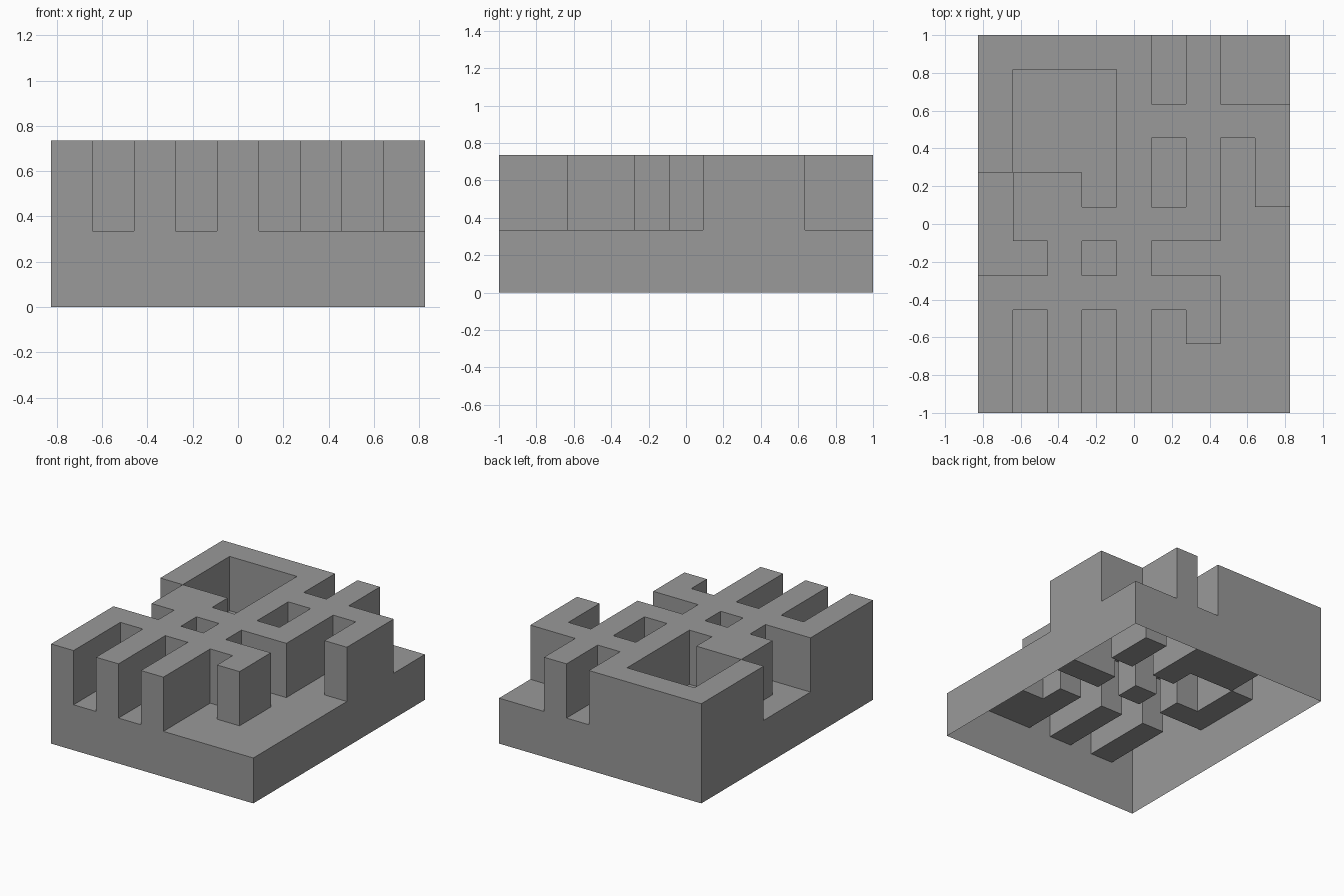
import bpy
import bmesh

cube = bpy.data.objects.get("Cube")
if cube:
    bpy.data.objects.remove(cube, do_unlink=True)

# Floor plan seen from above, back row first: # is a wall, . is floor
PLAN = [
    "#####.#..",
    "#...#.#..",
    "#...#####",
    "#...#.#.#",
    ".##.#.#.#",
    ".######..",
    "..#.#....",
    "#######..",
    "#.#.#.#..",
    "#.#.#....",
    "#.#.#....",
]
COLS, ROWS = len(PLAN[0]), len(PLAN)
WIDTH, DEPTH = 1.65, 2.0
FLOOR, TOP = 0.335, 0.735
DX, DY = WIDTH / COLS, DEPTH / ROWS

grey = bpy.data.materials.new("plain_grey")
grey.use_nodes = True
colour = (0.32, 0.32, 0.32, 1)
grey.diffuse_color = colour
grey.node_tree.nodes["Principled BSDF"].inputs["Base Color"].default_value = colour


def make_object(name, bm):
    bmesh.ops.remove_doubles(bm, verts=bm.verts, dist=0.0001)
    mesh = bpy.data.meshes.new(name)
    bm.to_mesh(mesh)
    bm.free()
    mesh.materials.append(grey)
    obj = bpy.data.objects.new(name, mesh)
    bpy.context.collection.objects.link(obj)


def quad(bm, points):
    bm.faces.new([bm.verts.new(p) for p in points])


def height(row, col):
    if not (0 <= row < ROWS and 0 <= col < COLS):
        return 0
    return TOP if PLAN[row][col] == "#" else FLOOR


def corner(row, col):
    return col * DX - WIDTH / 2, DEPTH / 2 - row * DY


# Maze shell: cell tops, steps between cells and outer sides, open underneath
bm = bmesh.new()
for r in range(ROWS):
    for c in range(COLS):
        h = height(r, c)
        ring = [corner(r + 1, c), corner(r + 1, c + 1), corner(r, c + 1), corner(r, c)]
        quad(bm, [(x, y, h) for x, y in ring])
        neighbours = [(r + 1, c), (r, c + 1), (r - 1, c), (r, c - 1)]
        for i, (nr, nc) in enumerate(neighbours):
            a, b = ring[i], ring[(i + 1) % 4]
            for low, high in ((0, FLOOR), (FLOOR, TOP)):
                if height(nr, nc) <= low and h >= high:
                    quad(bm, [(*a, low), (*b, low), (*b, high), (*a, high)])
make_object("maze_block", bm)

# Small square plates lying on three wall ends
HALF = 0.066
for name, r, c in (("left_plate", 3, 0), ("corner_plate", 10, 0), ("front_plate", 10, 2)):
    x, y = corner(r + 0.5, c + 0.5)
    bm = bmesh.new()
    quad(bm, [(x + sx * HALF, y + sy * HALF, TOP + 0.0005)
              for sx, sy in ((-1, -1), (1, -1), (1, 1), (-1, 1))])
    make_object(name, bm)
